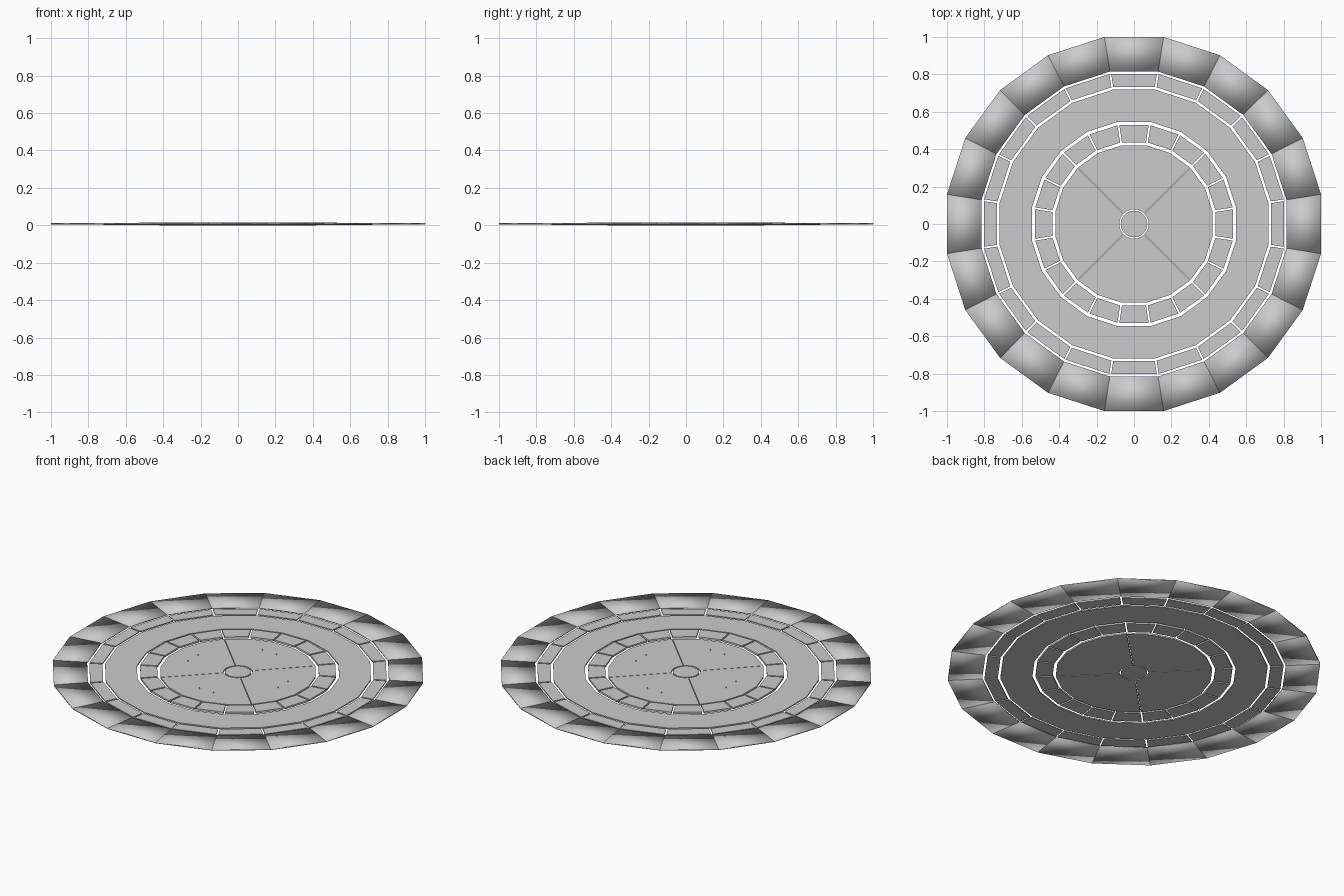
import bpy, math
from mathutils import Vector

if "Cube" in bpy.data.objects:
    bpy.data.objects.remove(bpy.data.objects["Cube"])

N = 20
STEP = 2 * math.pi / N
START = STEP / 2


def arc(apothem, first, count, gap, sub=1):
    """Points on a polygon of given apothem, ends pulled in by half a seam."""
    step = STEP / sub
    r = apothem / math.cos(step / 2)
    p = [Vector((r * math.cos(first + i * step), r * math.sin(first + i * step)))
         for i in range(count * sub + 1)]
    if gap:
        a = p[0] + (p[1] - p[0]).normalized() * gap
        b = p[-1] + (p[-2] - p[-1]).normalized() * gap
        p[0], p[-1] = a, b
    return p


def make(name, verts, faces, smooth=False):
    me = bpy.data.meshes.new(name)
    me.from_pydata(verts, [], faces)
    me.polygons.foreach_set("use_smooth", [smooth] * len(me.polygons))
    ob = bpy.data.objects.new(name, me)
    bpy.context.collection.objects.link(ob)
    return ob


def slab(name, r_in, r_out, z0, z1, first=START, count=1, gap=0.0, smooth=False):
    """Flat arc-shaped plate; a full ring when count == N."""
    closed = count == N
    pi, po = arc(r_in, first, count, gap), arc(r_out, first, count, gap)
    if closed:
        pi, po = pi[:-1], po[:-1]
    verts = []
    for a, b in zip(pi, po):
        verts += [(a.x, a.y, z0), (b.x, b.y, z0), (b.x, b.y, z1), (a.x, a.y, z1)]
    m = len(pi)
    faces = []
    for i in range(m if closed else m - 1):
        s, t = 4 * i, 4 * ((i + 1) % m)
        for k in range(4):
            l = (k + 1) % 4
            faces.append((s + k, s + l, t + l, t + k)[::-1])
    if not closed:
        e = 4 * (m - 1)
        faces += [(0, 1, 2, 3), (e + 3, e + 2, e + 1, e)]
    return make(name, verts, faces, smooth)


def disc(name, x, y, r, z0, z1, sides):
    bpy.ops.mesh.primitive_cylinder_add(vertices=sides, radius=r, depth=z1 - z0,
                                        location=(x, y, (z0 + z1) / 2))
    bpy.context.object.name = name


# Outer rim, trim ring and inner ring panels
for i in range(N):
    a = START + i * STEP
    slab(f"rim_panel_{i}", 0.815, 1.0, 0.005, 0.012, a, smooth=True)
    slab(f"outer_trim_panel_{i}", 0.732, 0.803, 0.003, 0.009, a, gap=0.005)
    slab(f"inner_trim_panel_{i}", 0.437, 0.529, 0.003, 0.014, a, gap=0.005)

# Middle floor ring
slab("middle_floor", 0.546, 0.718, 0.002, 0.009, count=N)

# Central floor in four quarters split along the diagonals
for q in range(4):
    slab(f"centre_floor_{q}", 0.078, 0.42, 0.0, 0.009,
         math.pi / 4 + q * math.pi / 2, 5, gap=0.0015)

# Hub plate
disc("hub", 0, 0, 0.071, 0.0, 0.009, 32)

# Small pins on the central floor
for s in (-1, 1):
    for t in (-1, 1):
        disc("pin", s * 0.047, t * 0.298, 0.003, 0.005, 0.016, 8)
        disc("pin", s * 0.298, t * 0.047, 0.003, 0.005, 0.016, 8)
